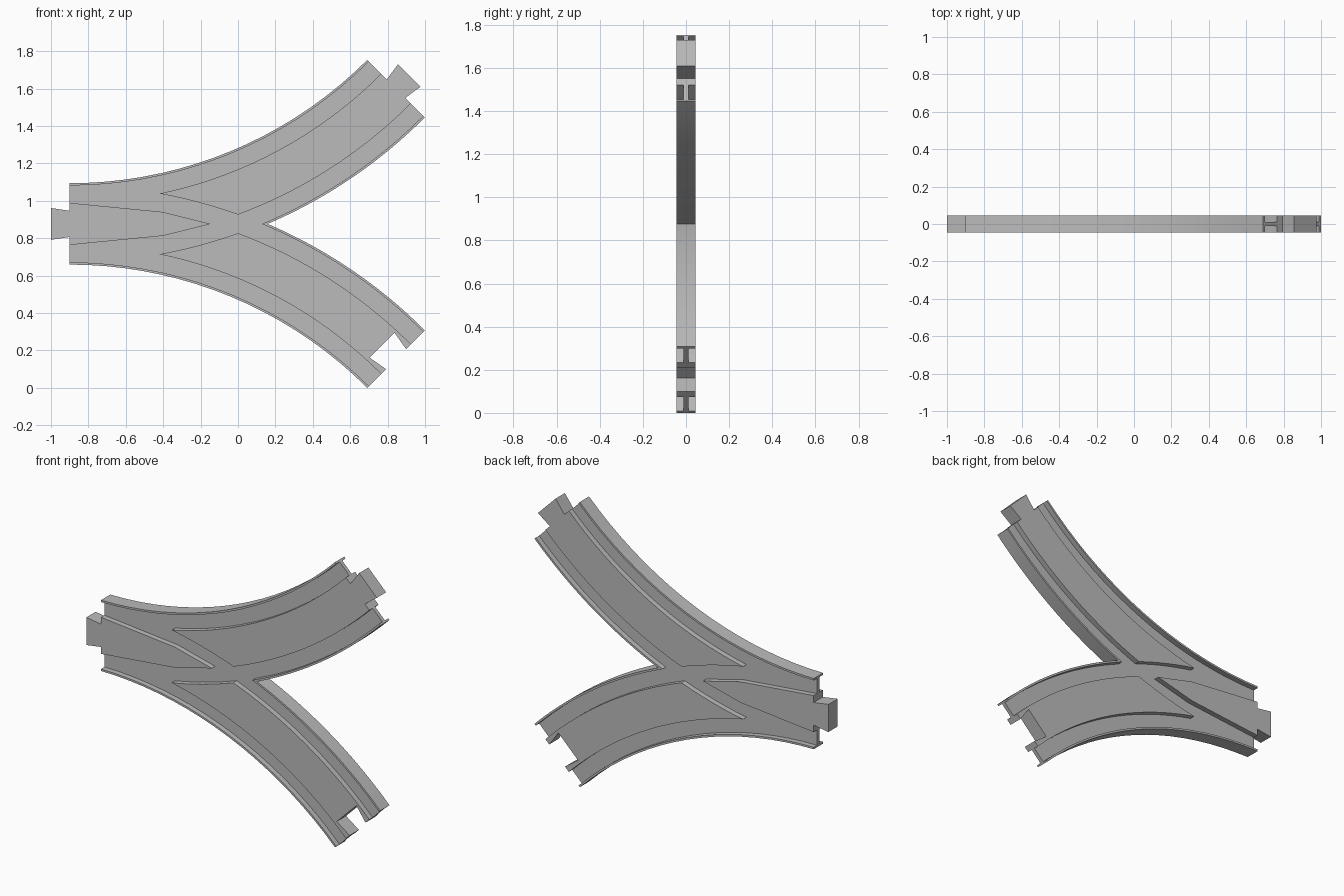
import bpy
import bmesh
import math

if "Cube" in bpy.data.objects:
    bpy.data.objects.remove(bpy.data.objects["Cube"], do_unlink=True)

# Layout: two mirrored arcs fan out from a shared end at X0, about height Z0
X0, Z0 = -0.9, 0.8765
MID = 2.4675                      # centreline radius
OUT, OUT_IN = 2.25, 2.262         # outer rim
BED_A, BED_B = 2.355, 2.58        # edges of the raised bed
INN_IN, INN = 2.673, 2.685        # inner rim
END = math.radians(45)
HALF, WEB = 0.045, 0.012          # half thicknesses
SEGS = 18

grey = bpy.data.materials.new("light_grey")
grey.use_nodes = True
grey.diffuse_color = (0.5, 0.5, 0.5, 1)
bsdf = next(n for n in grey.node_tree.nodes if n.type == 'BSDF_PRINCIPLED')
bsdf.inputs["Base Color"].default_value = (0.5, 0.5, 0.5, 1)
bsdf.inputs["Roughness"].default_value = 0.6


def point(side, r, a, along=0.0):
    """Point on the upper (side 1) or lower (side -1) branch, shifted along the track."""
    x = X0 + r * math.sin(a) + along * math.cos(a)
    u = MID - r * math.cos(a) + along * math.sin(a)
    return (x, Z0 + side * u)


def arc(side, r, a0, a1, n=SEGS):
    return [point(side, r, a0 + (a1 - a0) * i / n) for i in range(n + 1)]


def joint(side, a, shape):
    return [point(side, MID + w, a, d) for w, d in shape]


def axis_angle(r):
    """Angle where an arc meets the line of symmetry."""
    return math.acos(MID / r)


def crossing(r_own, r_other):
    """Angles on both arcs where an arc crosses one of the opposite branch."""
    u = (r_other ** 2 - r_own ** 2) / (4 * MID)
    return math.acos((MID - u) / r_own), math.acos((MID + u) / r_other)


def prism(name, outline, half):
    """Extrude an x-z outline symmetrically through the thickness."""
    bm = bmesh.new()
    face = bm.faces.new([bm.verts.new((x, -half, z)) for x, z in outline])
    ext = bmesh.ops.extrude_face_region(bm, geom=[face])
    moved = [v for v in ext["geom"] if isinstance(v, bmesh.types.BMVert)]
    bmesh.ops.translate(bm, verts=moved, vec=(0, 2 * half, 0))
    bmesh.ops.recalc_face_normals(bm, faces=bm.faces)
    mesh = bpy.data.meshes.new(name)
    bm.to_mesh(mesh)
    bm.free()
    mesh.materials.append(grey)
    obj = bpy.data.objects.new(name, mesh)
    bpy.context.collection.objects.link(obj)
    bpy.ops.object.select_all(action='DESELECT')
    obj.select_set(True)
    bpy.context.view_layer.objects.active = obj
    bpy.ops.object.shade_smooth_by_angle(angle=math.radians(25))
    return obj


# Dovetail joints: (across, along)
TAB = [(-0.07, 0), (-0.085, 0.1), (0.085, 0.1), (0.07, 0)]
SOCKET = [(-0.076, 0), (-0.094, -0.106), (0.094, -0.106), (0.076, 0)]
START_TAB = [(w, -d) for w, d in TAB]

# Thin web under all the grooves
apex = axis_angle(INN)
web = arc(1, OUT, 0, END) + arc(1, INN, END, apex)
web += arc(-1, INN, apex, END)[1:] + joint(-1, END, SOCKET[::-1]) + arc(-1, OUT, END, 0)
prism("groove_web", web, WEB)

# Outer rims
for side, name in ((1, "upper"), (-1, "lower")):
    prism(name + "_outer_rim",
          arc(side, OUT, 0, END) + arc(side, OUT_IN, END, 0), HALF)

# V-shaped rim in the fork
apex_in = axis_angle(INN_IN)
prism("fork_rim",
      arc(1, INN, END, apex) + arc(-1, INN, apex, END)[1:]
      + arc(-1, INN_IN, END, apex_in) + arc(1, INN_IN, apex_in, END)[1:], HALF)

# Raised beds of the two branches, with a tab above and a socket below
tip, tip_other = crossing(BED_A, INN_IN)
corner, corner_other = crossing(BED_B, INN_IN)
for side, name, shape in ((1, "upper", TAB), (-1, "lower", SOCKET)):
    bed = arc(side, BED_A, tip, END) + joint(side, END, shape)
    bed += arc(side, BED_B, END, corner)
    bed += arc(-side, INN_IN, corner_other, tip_other, 6)[1:-1]
    prism(name + "_branch_bed", bed, HALF)

# Pointed bed at the shared end, with its tab
bend = math.asin(0.5 / BED_B)
nose = axis_angle(BED_B)
prism("pointed_bed",
      [point(-1, BED_B, a) for a in (0, bend, nose)]
      + [point(1, BED_B, a) for a in (bend, 0)]
      + joint(1, 0, START_TAB[::-1]), HALF)
